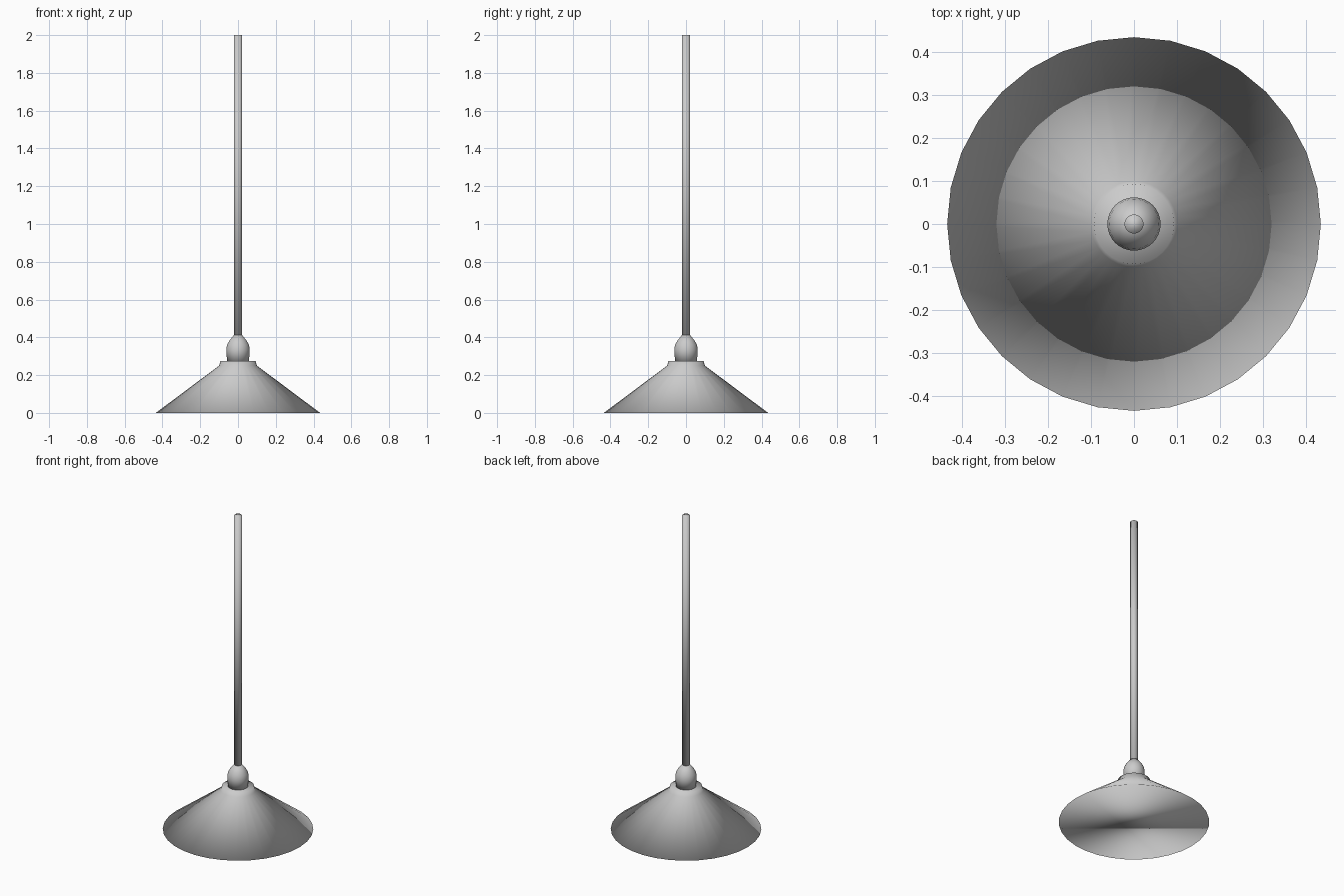
import bpy
import bmesh
from math import cos, sin, tau

if "Cube" in bpy.data.objects:
    bpy.data.objects.remove(bpy.data.objects["Cube"])

SIDES = 32


def lathe(name, profile):
    """Closed solid of revolution from (radius, height) points, bottom to top."""
    bm = bmesh.new()
    rings = [[bm.verts.new((r * cos(tau * i / SIDES), r * sin(tau * i / SIDES), z))
              for i in range(SIDES)] for r, z in profile]
    for low, high in zip(rings, rings[1:]):
        for i in range(SIDES):
            j = (i + 1) % SIDES
            bm.faces.new((low[i], low[j], high[j], high[i]))
    bm.faces.new(rings[0][::-1])
    bm.faces.new(rings[-1])
    for face in bm.faces:
        face.smooth = True
    mesh = bpy.data.meshes.new(name)
    bm.to_mesh(mesh)
    bm.free()
    obj = bpy.data.objects.new(name, mesh)
    bpy.context.collection.objects.link(obj)
    return obj


# Conical shade with a short collar, closed underneath
lathe("shade", [(0.435, 0), (0.1, 0.25), (0.093, 0.275)])

# Bulbous socket tapering into the rod
lathe("socket", [(0.058, 0.27), (0.062, 0.335), (0.058, 0.36),
                 (0.046, 0.382), (0.022, 0.412)])

# Long hanging rod
lathe("rod", [(0.022, 0.40), (0.022, 2.0)])
